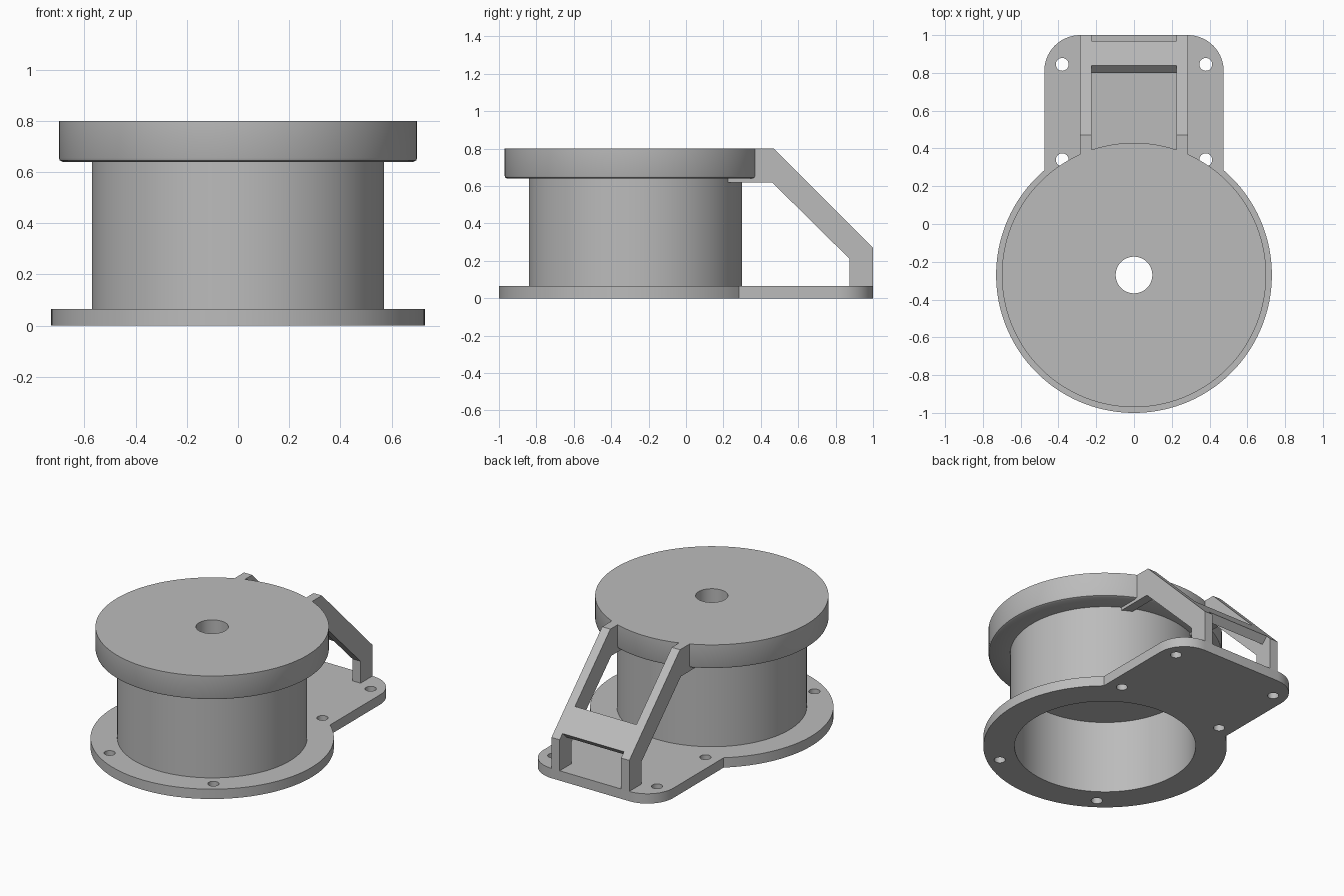
import bpy, bmesh, math
from mathutils import Matrix, Vector

cube = bpy.data.objects.get("Cube")
if cube:
    bpy.data.objects.remove(cube, do_unlink=True)

CY = -0.27      # centre of the round body
SEG = 128

grey = bpy.data.materials.new("plain grey")
grey.use_nodes = True
grey.diffuse_color = (0.5, 0.5, 0.5, 1)
grey.node_tree.nodes["Principled BSDF"].inputs["Base Color"].default_value = (0.5, 0.5, 0.5, 1)


def finish(bm, name):
    bmesh.ops.recalc_face_normals(bm, faces=bm.faces)
    mesh = bpy.data.meshes.new(name)
    bm.to_mesh(mesh)
    bm.free()
    mesh.materials.append(grey)
    ob = bpy.data.objects.new(name, mesh)
    bpy.context.collection.objects.link(ob)
    return ob


def extrude(name, points, offset):
    """Solid from a closed outline of 3D points, pushed along offset."""
    bm = bmesh.new()
    face = bm.faces.new([bm.verts.new(p) for p in points])
    out = bmesh.ops.extrude_face_region(bm, geom=[face])
    moved = [v for v in out["geom"] if isinstance(v, bmesh.types.BMVert)]
    bmesh.ops.translate(bm, verts=moved, vec=Vector(offset))
    return finish(bm, name)


def lathe(name, profile):
    """Closed (radius, z) profile turned about the body axis."""
    bm = bmesh.new()
    rings = []
    for i in range(SEG):
        a = 2 * math.pi * i / SEG
        rings.append([bm.verts.new((r * math.cos(a), CY + r * math.sin(a), z)) for r, z in profile])
    n = len(profile)
    for i in range(SEG):
        a, b = rings[i], rings[(i + 1) % SEG]
        for j in range(n):
            k = (j + 1) % n
            bm.faces.new((a[j], b[j], b[k], a[k]))
    return finish(bm, name)


def arc(cx, cy, r, start, end, steps):
    angles = [math.radians(start + (end - start) * i / steps) for i in range(steps + 1)]
    return [(cx + r * math.cos(a), cy + r * math.sin(a), 0) for a in angles]


def smooth(ob):
    bpy.ops.object.select_all(action='DESELECT')
    ob.select_set(True)
    bpy.context.view_layer.objects.active = ob
    bpy.ops.object.shade_smooth_by_angle(angle=math.radians(30))


# Base: round flange running into a tab with rounded corners
join = math.degrees(math.acos(0.475 / 0.73))
outline = arc(0, CY, 0.73, 180 - join, 360 + join, 110)
outline += arc(0.285, 0.81, 0.19, 0, 90, 14)
outline += arc(-0.285, 0.81, 0.19, 90, 180, 14)
base = extrude("base_plate", outline, (0, 0, 0.065))

# Bore and screw holes
bm = bmesh.new()
holes = [(0, CY, 0.57, SEG)]
holes += [(s * 0.38, y, 0.034, 24) for s in (-1, 1) for y in (0.845, 0.34, -0.80)]
for x, y, r, seg in holes:
    bmesh.ops.create_cone(bm, cap_ends=True, segments=seg, radius1=r, radius2=r,
                          depth=0.3, matrix=Matrix.Translation((x, y, 0)))
cutter = finish(bm, "hole_cutter")
mod = base.modifiers.new("holes", 'BOOLEAN')
mod.object = cutter
mod.solver = 'EXACT'
bpy.context.view_layer.objects.active = base
bpy.ops.object.modifier_apply(modifier=mod.name)
bpy.data.objects.remove(cutter, do_unlink=True)
smooth(base)

# Hollow drum with an overhanging cap and a centre hole
drum = lathe("drum_and_cap", [
    (0.57, 0), (0.57, 0.64), (0.685, 0.64), (0.696, 0.645), (0.70, 0.655), (0.70, 0.80),
    (0.097, 0.80), (0.097, 0.48), (0.543, 0.48), (0.543, 0)])
smooth(drum)

# Pair of bent arms from the cap down to the tab
arm = [(0.22, 0.62), (0.46, 0.62), (0.875, 0.21), (0.875, 0.06), (1.0, 0.06),
       (1.0, 0.27), (0.47, 0.80), (0.36, 0.80), (0.36, 0.645), (0.22, 0.645)]
for name, x in (("left_arm", 0.225), ("right_arm", -0.285)):
    extrude(name, [(x, y, z) for y, z in arm], (0.06, 0, 0))

# Sloping cross plate between the arms
brace = [(0.84, 0.43), (0.97, 0.30), (0.93, 0.26), (0.80, 0.39)]
extrude("cross_plate", [(-0.225, y, z) for y, z in brace], (0.45, 0, 0))
